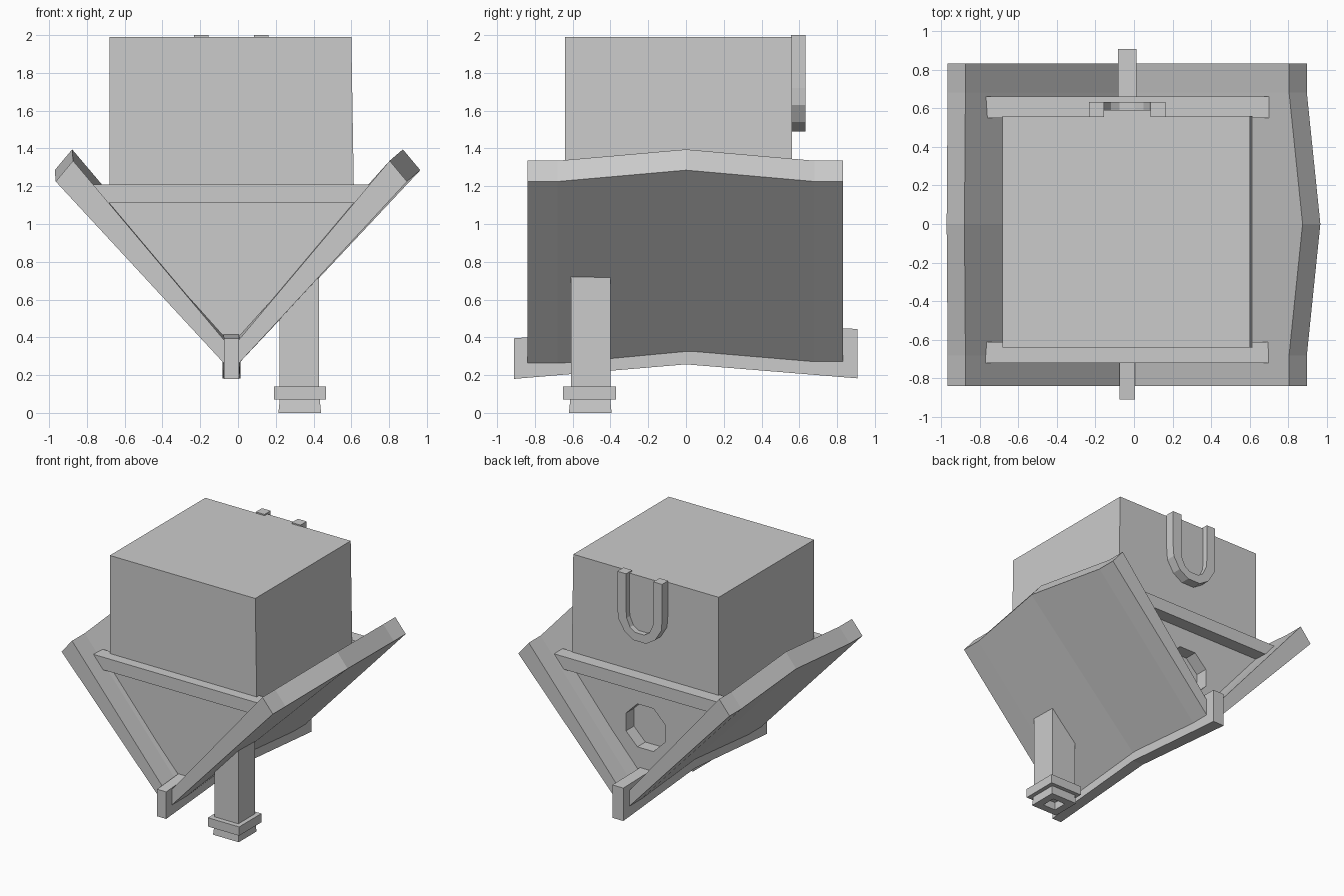
import bpy, bmesh, math
from mathutils import Vector

if "Cube" in bpy.data.objects:
    bpy.data.objects.remove(bpy.data.objects["Cube"])

CX = -0.035  # centre line of the house


def finish(name, bm):
    bmesh.ops.recalc_face_normals(bm, faces=bm.faces[:])
    me = bpy.data.meshes.new(name)
    bm.to_mesh(me)
    bm.free()
    ob = bpy.data.objects.new(name, me)
    bpy.context.collection.objects.link(ob)
    return ob


def loft(name, rings):
    """Join matching closed sections and cap both ends."""
    bm = bmesh.new()
    vs = [[bm.verts.new(p) for p in r] for r in rings]
    n = len(rings[0])
    for a, b in zip(vs, vs[1:]):
        for i in range(n):
            j = (i + 1) % n
            bm.faces.new((a[i], a[j], b[j], b[i]))
    bm.faces.new(vs[0])
    bm.faces.new(vs[-1])
    return finish(name, bm)


def prism(name, pts, y0, y1):
    return loft(name, [[(x, y, z) for x, z in pts] for y in (y0, y1)])


def box(name, x0, x1, y0, y1, z0, z1):
    return prism(name, [(x0, z0), (x1, z0), (x1, z1), (x0, z1)], y0, y1)


# Upside-down house walls with both gables
body = prism("house_body", [(-0.68, 1.99), (0.60, 1.99), (0.615, 1.08),
                            (CX, 0.36), (-0.68, 1.08)], -0.64, 0.56)

# Octagonal window recess in the back gable
octagon = [(CX + 0.185 * math.cos(math.radians(22.5 + 45 * i)),
            0.78 + 0.185 * math.sin(math.radians(22.5 + 45 * i))) for i in range(8)]
cutter = prism("window_cutter", octagon, 0.46, 0.70)
cutter.hide_render = True
cutter.hide_viewport = True
cutter.display_type = 'WIRE'
mod = body.modifiers.new("window", 'BOOLEAN')
mod.operation = 'DIFFERENCE'
mod.solver = 'EXACT'
mod.object = cutter

# Roof slabs: tapered section, bowed towards the middle of their length
for name, s, push in (("roof_right", 1, 0.07), ("roof_left", -1, 0.005)):
    rings = []
    for y, f in ((-0.84, 0), (-0.68, 0), (0, 1), (0.68, 0), (0.83, 0)):
        d, u = push * f, 0.06 * f
        rings.append([(CX, y, 0.22 + u),
                      (CX + s * (0.93 + d), y, 1.225 + u),
                      (CX + s * (0.838 + d), y, 1.335 + u),
                      (CX, y, 0.34 + u)])
    loft(name, rings)

# Ridge beam along the bottom of the roof
loft("ridge_beam", [[(x0, y, z0), (x1, y, z0), (x1, y, z1), (x0, y, z1)]
                    for y, x0, x1, z0, z1 in ((-0.91, -0.075, 0.005, 0.18, 0.395),
                                              (0, -0.08, 0.01, 0.257, 0.46),
                                              (0.907, -0.083, 0.013, 0.183, 0.445))])

# Horizontal beams across the gables
box("front_beam", -0.77, 0.70, -0.72, -0.61, 1.11, 1.21)
box("back_beam", -0.77, 0.70, 0.55, 0.66, 1.11, 1.21)

# Chimney with collar and hollow pot
box("chimney", 0.22, 0.43, -0.61, -0.40, 0.13, 0.75)
box("chimney_collar", 0.19, 0.465, -0.65, -0.37, 0.07, 0.14)
loft("chimney_pot", [[(0.327 + sx * h, -0.507 + sy * h, z)
                      for sx, sy in ((-1, -1), (1, -1), (1, 1), (-1, 1))]
                     for h, z in ((0.105, 0.08), (0.113, 0.0), (0.055, 0.0), (0.055, 0.06))])

# Arched door frame and recessed door panel
def arch(half):
    return [(CX + x, z) for x, z in half] + [(CX - x, z) for x, z in reversed(half)]


outer = arch([(0.197, 2.0), (0.197, 1.72), (0.19, 1.63), (0.135, 1.54), (0.055, 1.49)])
inner = arch([(0.12, 2.0), (0.12, 1.71), (0.115, 1.65), (0.085, 1.585), (0.04, 1.555)])
loft("door_frame", [[(o[0], 0.555, o[1]), (o[0], 0.632, o[1]),
                     (i[0], 0.632, i[1]), (i[0], 0.555, i[1])]
                    for o, i in zip(outer, inner)])
door = [(x, min(z, 1.99)) for x, z in inner]
prism("door", door, 0.55, 0.59)
